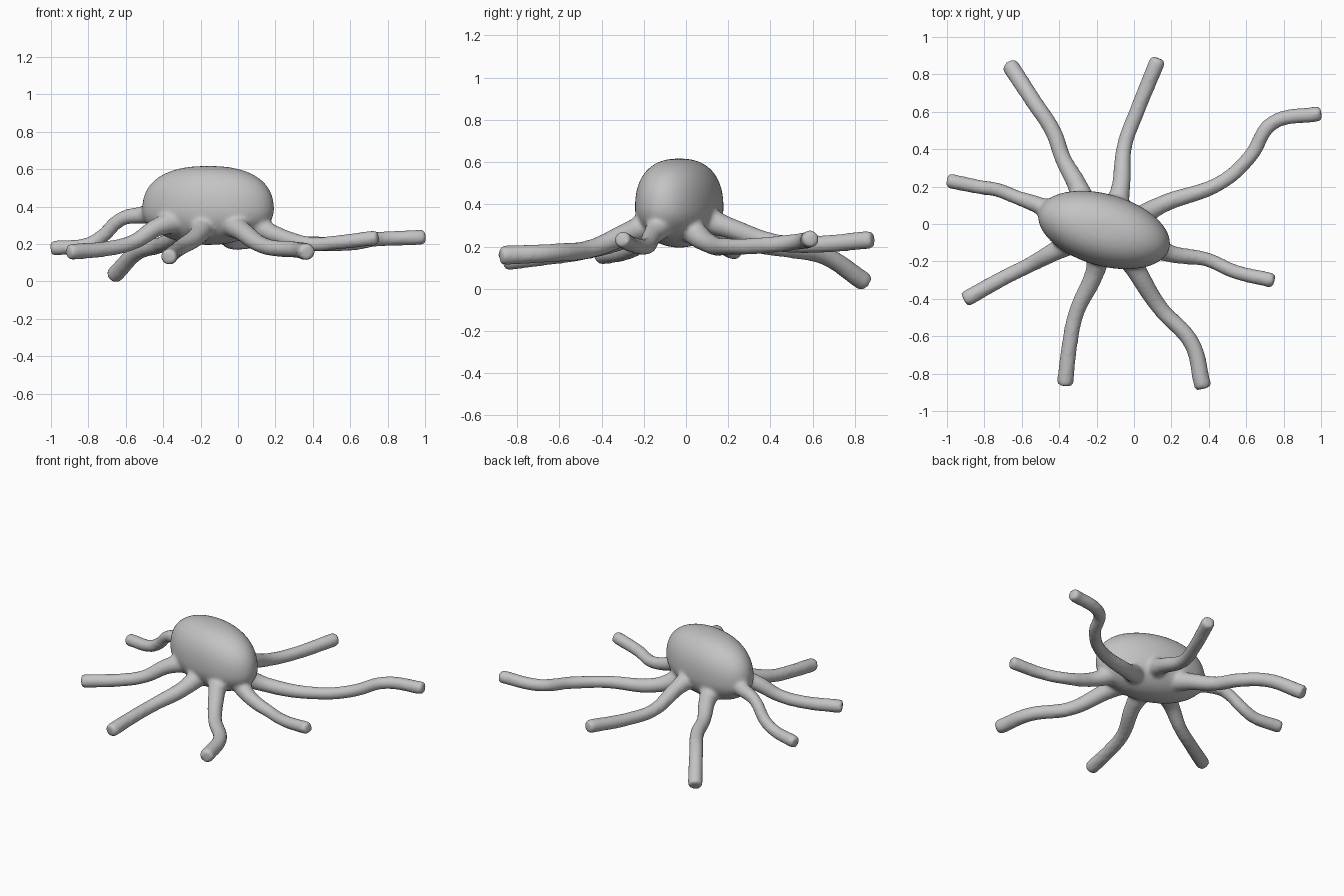
import bpy
import bmesh
import math
from mathutils import Matrix, Vector

default_cube = bpy.data.objects.get("Cube")
if default_cube:
    bpy.data.objects.remove(default_cube, do_unlink=True)


def make_material(name, colour):
    material = bpy.data.materials.new(name)
    material.use_nodes = True
    material.diffuse_color = colour
    for node in material.node_tree.nodes:
        if node.type == "BSDF_PRINCIPLED":
            node.inputs["Base Color"].default_value = colour
    return material


grey = make_material("plain grey", (0.55, 0.55, 0.55, 1))


def make_body():
    """Egg-shaped body with a flattened crown and a tapered underside."""
    bm = bmesh.new()
    bmesh.ops.create_uvsphere(bm, u_segments=48, v_segments=32, radius=1)
    for vert in bm.verts:
        radial = math.hypot(vert.co.x, vert.co.y)
        power = 2.4 if vert.co.z > 0 else 2
        vert.co /= (radial ** power + abs(vert.co.z) ** power) ** (1 / power)
        vert.co.x *= 0.363
        vert.co.y *= 0.192
        vert.co.z *= 0.237 if vert.co.z > 0 else 0.185
    turn = Matrix.Rotation(math.radians(-16), 4, "Z")
    place = Matrix.Translation((-0.16, -0.032, 0.38))
    bmesh.ops.transform(bm, matrix=place @ turn, verts=bm.verts)
    mesh = bpy.data.meshes.new("body")
    bm.to_mesh(mesh)
    bm.free()
    body = bpy.data.objects.new("body", mesh)
    bpy.context.collection.objects.link(body)
    return body


def make_tentacle(name, thickness, points):
    """Tube along a smooth path, flared at the root and rounded at the tip."""
    path = [Vector(p) for p in points]
    tip_direction = (path[-1] - path[-2]).normalized()
    path.append(path[-1] + tip_direction * thickness * 0.6)
    path.append(path[-1] + tip_direction * thickness * 0.4)
    radii = [1.6, 1.15] + [0.95] * (len(path) - 5) + [1, 1, 0.85, 0.45]
    curve = bpy.data.curves.new(name, "CURVE")
    curve.dimensions = "3D"
    curve.bevel_depth = thickness
    curve.bevel_resolution = 4
    curve.resolution_u = 8
    curve.use_fill_caps = True
    spline = curve.splines.new("BEZIER")
    spline.bezier_points.add(len(path) - 1)
    for bezier, position, radius in zip(spline.bezier_points, path, radii):
        bezier.co = position
        bezier.radius = radius
        bezier.handle_left_type = bezier.handle_right_type = "AUTO"
    tentacle = bpy.data.objects.new(name, curve)
    bpy.context.collection.objects.link(tentacle)
    return tentacle


# Tentacle paths, each running from the body to the tip
tentacles = {
    "back_right": (0.047, [(-0.25, 0.06, 0.31), (-0.3, 0.2, 0.26), (-0.38, 0.35, 0.21),
                           (-0.43, 0.49, 0.19), (-0.54, 0.66, 0.155),
                           (-0.645, 0.82, 0.05)]),
    "back_left": (0.044, [(-0.1, 0.06, 0.34), (-0.07, 0.2, 0.29), (-0.05, 0.42, 0.22),
                          (0.015, 0.6, 0.21), (0.115, 0.845, 0.23)]),
    "outer_back_left": (0.042, [(-0.02, 0, 0.3), (0.14, 0.1, 0.22), (0.47, 0.225, 0.2),
                                (0.62, 0.36, 0.205), (0.74, 0.54, 0.225),
                                (0.96, 0.585, 0.235)]),
    "outer_front_left": (0.041, [(0.08, -0.11, 0.31), (0.2, -0.16, 0.25), (0.39, -0.19, 0.2),
                                 (0.54, -0.255, 0.21), (0.71, -0.295, 0.23)]),
    "front_left": (0.047, [(-0.05, -0.13, 0.32), (0.02, -0.26, 0.27), (0.14, -0.45, 0.19),
                           (0.31, -0.64, 0.17), (0.36, -0.835, 0.16)]),
    "front_right": (0.045, [(-0.18, -0.12, 0.31), (-0.21, -0.26, 0.25), (-0.31, -0.48, 0.18),
                            (-0.345, -0.65, 0.155), (-0.365, -0.82, 0.135)]),
    "outer_front_right": (0.044, [(-0.3, -0.08, 0.33), (-0.43, -0.15, 0.29),
                                  (-0.56, -0.22, 0.21), (-0.7, -0.29, 0.175),
                                  (-0.87, -0.385, 0.16)]),
    "outer_back_right": (0.041, [(-0.4, 0.05, 0.36), (-0.51, 0.1, 0.355), (-0.62, 0.14, 0.335),
                                 (-0.74, 0.185, 0.23), (-0.81, 0.195, 0.195),
                                 (-0.96, 0.225, 0.18)]),
}

body = make_body()
parts = [body]
for side, (thickness, points) in tentacles.items():
    parts.append(make_tentacle(side + "_tentacle", thickness, points))

# Join everything into one skin
bpy.ops.object.select_all(action="DESELECT")
for part in parts:
    part.select_set(True)
bpy.context.view_layer.objects.active = body
bpy.ops.object.convert(target="MESH")
bpy.ops.object.join()
octopus = bpy.context.view_layer.objects.active
octopus.name = "octopus"
octopus.data.materials.clear()
octopus.data.materials.append(grey)

# Fuse the tentacle roots into the body and soften the joins
remesh = octopus.modifiers.new("fuse", "REMESH")
remesh.mode = "VOXEL"
remesh.voxel_size = 0.012
remesh.use_smooth_shade = True
soften = octopus.modifiers.new("soften", "SMOOTH")
soften.factor = 0.5
soften.iterations = 8
for modifier in (remesh.name, soften.name):
    bpy.ops.object.modifier_apply(modifier=modifier)
bpy.ops.object.shade_smooth()
